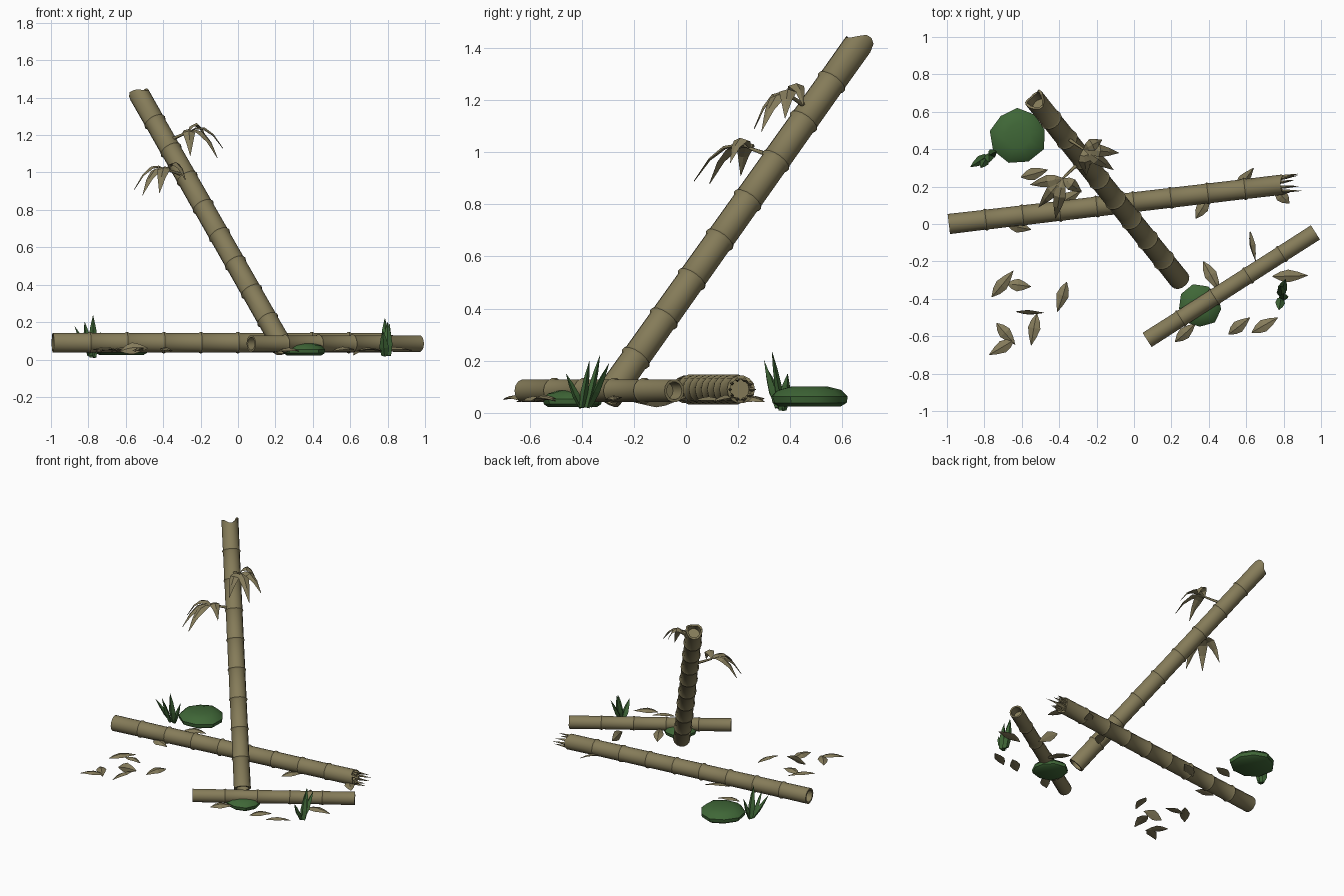
import bpy, bmesh, math, random
from mathutils import Vector, Matrix

if "Cube" in bpy.data.objects:
    bpy.data.objects.remove(bpy.data.objects["Cube"])

random.seed(4)


def material(name, rgb):
    m = bpy.data.materials.new(name)
    m.diffuse_color = (*rgb, 1)
    m.use_nodes = True
    m.node_tree.nodes["Principled BSDF"].inputs["Base Color"].default_value = m.diffuse_color
    return m


BAMBOO = material("dry bamboo", (0.235, 0.2, 0.1))
LEAF = material("dry leaf", (0.235, 0.2, 0.105))
GREEN = material("moss green", (0.05, 0.135, 0.038))


def finish(bm, name, mat, smooth=None):
    bmesh.ops.recalc_face_normals(bm, faces=bm.faces)
    me = bpy.data.meshes.new(name)
    bm.to_mesh(me)
    bm.free()
    me.materials.append(mat)
    ob = bpy.data.objects.new(name, me)
    bpy.context.collection.objects.link(ob)
    if smooth:
        bpy.ops.object.select_all(action='DESELECT')
        ob.select_set(True)
        bpy.context.view_layer.objects.active = ob
        bpy.ops.object.shade_smooth_by_angle(angle=math.radians(smooth))
    return ob


def bridge(bm, rings):
    for a, b in zip(rings, rings[1:]):
        n = len(a)
        for i in range(n):
            bm.faces.new((a[i], a[(i + 1) % n], b[(i + 1) % n], b[i]))


def frame(p, q):
    """Matrix with local z running from p towards q."""
    return Matrix.Translation(p) @ (q - p).to_track_quat('Z', 'Y').to_matrix().to_4x4()


# Hollow jointed pole with recessed ends; jag breaks the far rim
def pole(name, p, q, r, joints, jag=0.0, sides=14):
    p, q = Vector(p), Vector(q)
    L = (q - p).length
    mat = frame(p, q)
    offs = [jag * (math.cos(2 * math.tau * i / sides) + random.uniform(-.5, .5)) for i in range(sides)]
    prof = [(0.06, r * 0.72, 0), (0, r * 0.76, 0), (0, r, 0)]
    for k in range(1, joints):
        z = L * k / joints
        prof += [(z - .012, r * .98, 0), (z, r * 1.1, 0), (z + .012, r * .99, 0)]
    prof += [(L, r, 1), (L, r * .76, 1), (L - .06, r * .72, 0)]
    bm = bmesh.new()
    rings = []
    for z, rad, j in prof:
        rings.append([bm.verts.new(mat @ Vector((rad * math.cos(math.tau * i / sides),
                                                 rad * math.sin(math.tau * i / sides),
                                                 z + j * offs[i]))) for i in range(sides)])
    bridge(bm, rings)
    bm.faces.new(rings[0])
    bm.faces.new(rings[-1])
    return finish(bm, name, BAMBOO, 35)


# Tapered spike, used for splinters, twigs and grass blades
def spike(bm, p, q, stations, flat=1.0, sides=4):
    p, q = Vector(p), Vector(q)
    mat, L = frame(p, q), (q - p).length
    rings = [[bm.verts.new(mat @ Vector((w * math.cos(math.tau * i / sides),
                                         w * flat * math.sin(math.tau * i / sides), t * L)))
              for i in range(sides)] for t, w in stations]
    bridge(bm, rings)
    bm.faces.new(rings[0])
    bm.faces.new(rings[-1])


# Thin pointed leaf with a raised midrib and an arch between its ends
def leaf(bm, p, q, width, arch, roll=0.0):
    p, q = Vector(p), Vector(q)
    d = (q - p).normalized()
    side = Matrix.Rotation(roll, 3, d) @ d.cross(Vector((0, 0, 1))).normalized()
    up = side.cross(d)
    rows = []
    for t, w in ((0, .06), (.22, .7), (.45, 1), (.72, .62), (1, .03)):
        c = p.lerp(q, t) + Vector((0, 0, 4 * arch * t * (1 - t)))
        h = side * width * w / 2
        rows.append([bm.verts.new(v) for v in
                     (c - h, c + up * width * w * .17, c + h, c - up * .003)])
    bridge(bm, rows)
    bm.faces.new(rows[0])
    bm.faces.new(rows[-1])


# Poles
pole("leaning_pole", (0.245, -0.30, 0.06), (-0.53, 0.665, 1.42), 0.056, 9, 0.018)
pole("long_fallen_pole", (-0.99, 0.0, 0.09), (0.79, 0.21, 0.09), 0.054, 9, 0.01)
pole("short_fallen_pole", (0.07, -0.62, 0.085), (0.97, -0.045, 0.085), 0.045, 5)

# Splinters on the broken end of the long pole
bm = bmesh.new()
for i in range(10):
    a = math.tau * i / 10
    y, z = .04 * math.cos(a), .04 * math.sin(a)
    reach = random.uniform(.05, .13)
    spike(bm, (.765, .208 + y, .09 + z), (.78 + reach, .218 + y * 1.25, .09 + z * .9),
          ((0, .009), (.4, .008), (1, .001)))
finish(bm, "broken_end_splinters", BAMBOO)

# Leafy twigs on the leaning pole: root, joint, leaf tips
twigs = {
    "upper": ((-.36, .46, 1.175), (-.27, .40, 1.215),
              [(-.08, .38, 1.13), (-.11, .29, 1.08), (-.255, .26, 1.09), (-.17, .45, 1.18)]),
    "lower": ((-.29, .33, .985), (-.38, .245, 1.015),
              [(-.555, .21, .91), (-.51, .09, .88), (-.42, .03, .89), (-.28, .17, .96)]),
}
for name, (root, joint, tips) in twigs.items():
    bm = bmesh.new()
    spike(bm, root, joint, ((0, .010), (1, .006)), sides=6)
    finish(bm, name + "_twig", BAMBOO, 60)
    bm = bmesh.new()
    for tip in tips:
        leaf(bm, joint, tip, .068, .055)
    finish(bm, name + "_twig_leaves", LEAF)

# Fallen leaves: start x, y, end x, y, roll
fallen = [
    (-.76, -.39, -.645, -.25, .1), (-.68, -.32, -.55, -.335, -.1), (-.63, -.47, -.48, -.475, 1.2),
    (-.52, -.48, -.55, -.65, .2), (-.36, -.31, -.41, -.47, -.2), (-.735, -.53, -.635, -.645, .1),
    (-.64, -.62, -.775, -.70, 0), (-.605, .25, -.46, .29, .1), (-.68, 0, -.55, -.03, .2),
    (.505, -.59, .62, -.50, .1), (.63, -.58, .77, -.50, -.1), (.74, -.28, .93, -.275, .1),
    (.37, -.20, .46, -.36, 0), (.62, -.04, .65, -.20, 1.1), (.33, .03, .41, .16, .1),
    (.54, .18, .64, .30, .4), (.83, .11, .74, .20, 0), (-.42, .10, -.28, .18, .2),
    (.22, -.63, .33, -.53, .2),
]
bm = bmesh.new()
for x0, y0, x1, y1, roll in fallen:
    leaf(bm, (x0, y0, .045), (x1, y1, random.uniform(.04, .06)), .068, .008, roll)
finish(bm, "fallen_leaves", LEAF)


# Mossy stones: low rounded lumps with a flat base
def stone(name, x, y, rx, ry, z0, z1, turn):
    bm = bmesh.new()
    n = 9
    wob = [random.uniform(.92, 1.06) for _ in range(n)]
    rings = []
    for t, s in ((0, .82), (.18, .97), (.5, 1), (.82, .82), (1, .45)):
        rings.append([bm.verts.new((x + rx * s * wob[i] * math.cos(math.tau * i / n + turn),
                                    y + ry * s * wob[i] * math.sin(math.tau * i / n + turn),
                                    z0 + (z1 - z0) * t)) for i in range(n)])
    bridge(bm, rings)
    bm.faces.new(rings[0])
    bm.faces.new(rings[-1])
    finish(bm, name, GREEN, 40)


stone("large_mossy_stone", -.62, .475, .15, .148, .025, .102, .2)
stone("small_mossy_stone", .355, -.435, .118, .113, .022, .086, .5)

# Grass clumps: base and tip of each blade
clumps = {
    "rear_grass": [((-.775, .37, .012), (-.775, .33, .235)), ((-.79, .36, .02), (-.875, .305, .18)),
                   ((-.77, .37, .01), (-.735, .39, .15)), ((-.79, .35, .02), (-.82, .30, .2))],
    "front_grass": [((.79, -.38, .02), (.785, -.33, .22)), ((.80, -.40, .02), (.80, -.37, .2)),
                    ((.785, -.40, .02), (.775, -.46, .15)), ((.785, -.37, .025), (.81, -.295, .19))],
}
for name, blades in clumps.items():
    bm = bmesh.new()
    for p, q in blades:
        spike(bm, p, q, ((0, .018), (.35, .026), (.7, .016), (1, .001)), flat=.55)
    finish(bm, name, GREEN)
